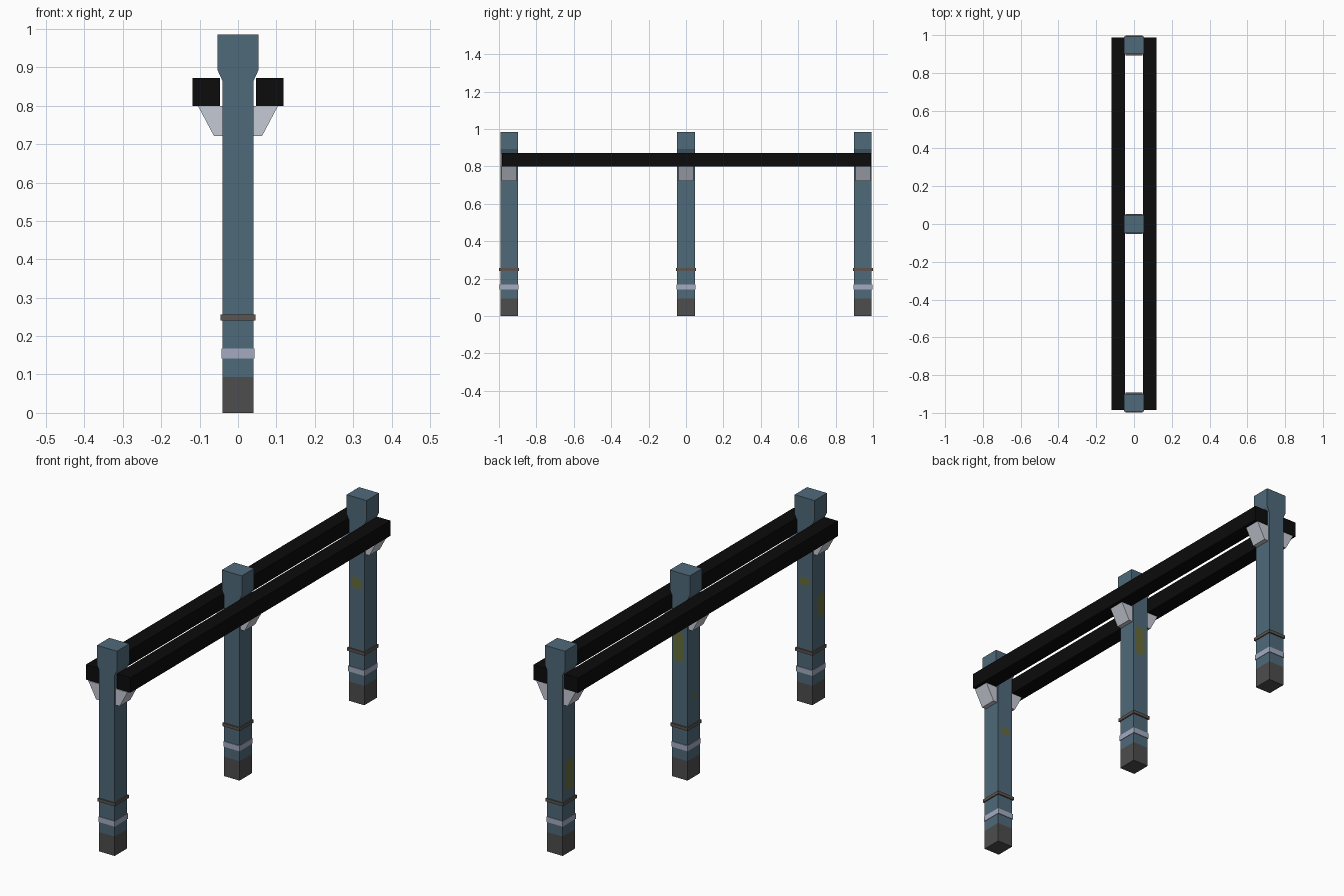
import bpy, bmesh

if "Cube" in bpy.data.objects:
    bpy.data.objects.remove(bpy.data.objects["Cube"])


def material(name, rgb):
    m = bpy.data.materials.new(name)
    m.diffuse_color = (*rgb, 1)
    m.use_nodes = True
    m.node_tree.nodes["Principled BSDF"].inputs["Base Color"].default_value = m.diffuse_color
    return m


BLUE = material("blue_paint", (0.080, 0.142, 0.195))
DARK = material("dark_base", (0.074, 0.074, 0.074))
BLACK = material("black_beam", (0.0035, 0.0035, 0.0035))
PALE = material("pale_band", (0.37, 0.41, 0.53))
BROWN = material("brown_ring", (0.11, 0.088, 0.078))
GREY = material("bracket_grey", (0.56, 0.60, 0.66))
OLIVE = material("olive_stain", (0.13, 0.15, 0.045))


def prism(name, profile, y0, y1, mat):
    """Extrude an x/z outline along y."""
    bm = bmesh.new()
    face = bm.faces.new([bm.verts.new((x, y0, z)) for x, z in profile])
    new = bmesh.ops.extrude_face_region(bm, geom=[face])["geom"]
    bmesh.ops.translate(bm, vec=(0, y1 - y0, 0),
                        verts=[v for v in new if isinstance(v, bmesh.types.BMVert)])
    bmesh.ops.recalc_face_normals(bm, faces=bm.faces)
    me = bpy.data.meshes.new(name)
    bm.to_mesh(me)
    bm.free()
    me.materials.append(mat)
    ob = bpy.data.objects.new(name, me)
    bpy.context.collection.objects.link(ob)
    return ob


def box(name, x0, x1, y0, y1, z0, z1, mat):
    return prism(name, [(x0, z0), (x1, z0), (x1, z1), (x0, z1)], y0, y1, mat)


def stain(post, axis, sign, centre, half, z0, z1):
    """Cut a rectangle into one side of a post and colour it."""
    across = 1 - axis
    if OLIVE.name not in post.data.materials:
        post.data.materials.append(OLIVE)
    bm = bmesh.new()
    bm.from_mesh(post.data)
    for ax, pos in ((across, centre - half), (across, centre + half), (2, z0), (2, z1)):
        co, no = [0, 0, 0], [0, 0, 0]
        co[ax], no[ax] = pos, 1
        bm.normal_update()
        side = [f for f in bm.faces if f.normal[axis] * sign > 0.99]
        edges = {e for f in side for e in f.edges}
        verts = {v for f in side for v in f.verts}
        bmesh.ops.bisect_plane(bm, geom=side + list(edges) + list(verts),
                               plane_co=co, plane_no=no)
    bm.normal_update()
    for f in bm.faces:
        c = f.calc_center_median()
        if f.normal[axis] * sign > 0.99 and abs(c[across] - centre) < half and z0 < c.z < z1:
            f.material_index = 1
    bm.to_mesh(post.data)
    bm.free()


HX, HY = 0.041, 0.047          # post half width and half depth
SPACING = 0.946
places = {"front": -SPACING, "middle": 0.0, "back": SPACING}

# Post outline with the wider head
right = [(HX, 0.093), (HX, 0.866), (0.053, 0.892), (0.053, 0.985)]
post_outline = right + [(-x, z) for x, z in reversed(right)]

posts = {}
for place, y in places.items():
    posts[place] = prism(place + "_post", post_outline, y - HY, y + HY, BLUE)
    box(place + "_post_base", -HX, HX, y - HY, y + HY, 0, 0.093, DARK)
    box(place + "_pale_band", -0.043, 0.043, y - 0.05, y + 0.05, 0.142, 0.168, PALE)
    box(place + "_brown_ring", -0.046, 0.046, y - 0.053, y + 0.053, 0.241, 0.256, BROWN)
    # Sloped brackets under each beam
    for side, s in (("left", -1), ("right", 1)):
        prism(f"{place}_{side}_bracket",
              [(s * 0.039, 0.721), (s * 0.0625, 0.721), (s * 0.104, 0.799), (s * 0.039, 0.799)],
              y - 0.04, y + 0.04, GREY)

# Two long beams
for side, s in (("left", -1), ("right", 1)):
    x0, x1 = sorted((s * 0.047, s * 0.118))
    box(side + "_beam", x0, x1, -0.984, 0.988, 0.8, 0.872, BLACK)

# Stains on post sides: post, axis, sign, centre, half width, z range
stain("back" and posts["back"], 1, -1, 0.002, 0.027, 0.55, 0.60)
stain(posts["back"], 0, -1, SPACING - 0.006, 0.027, 0.30, 0.445)
stain(posts["middle"], 1, 1, 0.006, 0.029, 0.56, 0.70)
stain(posts["middle"], 0, -1, -0.009, 0.013, 0.375, 0.405)
stain(posts["front"], 1, 1, 0.0, 0.024, 0.565, 0.60)
stain(posts["front"], 0, -1, -SPACING - 0.016, 0.028, 0.405, 0.51)
